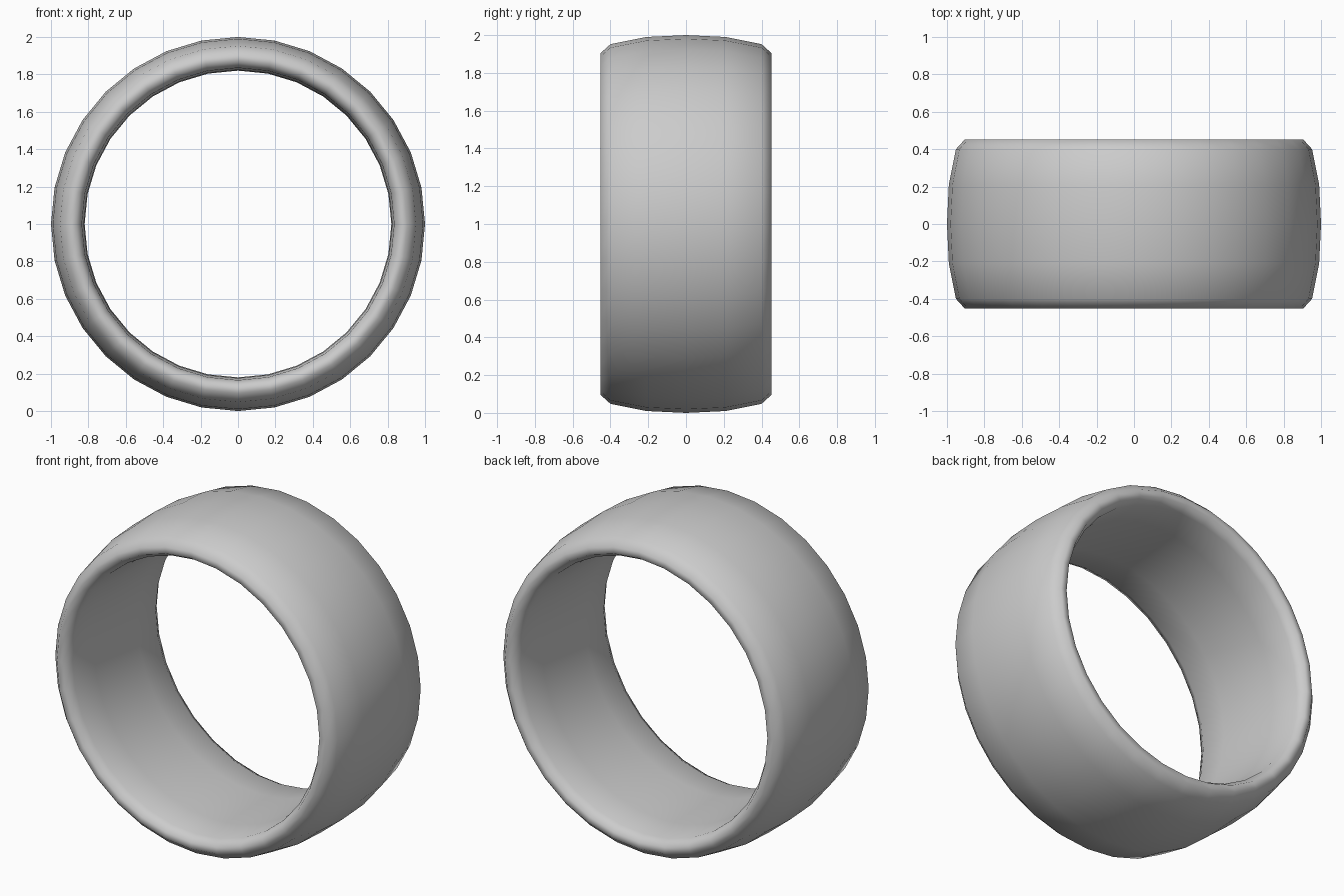
import bpy, bmesh, math

if "Cube" in bpy.data.objects:
    bpy.data.objects.remove(bpy.data.objects["Cube"])

SEGMENTS = 32

# Half cross-section (y, radius), from outer crown round the rim to the inner face
half = [(0.0, 1.0), (0.21, 0.99), (0.40, 0.952), (0.452, 0.905),
        (0.452, 0.865), (0.40, 0.835), (0.21, 0.824), (0.0, 0.82)]
profile = half + [(-y, r) for y, r in reversed(half[1:-1])]

# Revolve the closed cross-section about the y axis
bm = bmesh.new()
rings = []
for i in range(SEGMENTS):
    a = 2 * math.pi * i / SEGMENTS
    rings.append([bm.verts.new((r * math.cos(a), y, 1 + r * math.sin(a))) for y, r in profile])
n = len(profile)
for i in range(SEGMENTS):
    p, q = rings[i], rings[(i + 1) % SEGMENTS]
    for j in range(n):
        k = (j + 1) % n
        bm.faces.new((p[j], p[k], q[k], q[j]))
bmesh.ops.recalc_face_normals(bm, faces=bm.faces[:])
for f in bm.faces:
    f.smooth = True

mesh = bpy.data.meshes.new("ring_band")
bm.to_mesh(mesh)
bm.free()
bpy.context.collection.objects.link(bpy.data.objects.new("ring_band", mesh))
